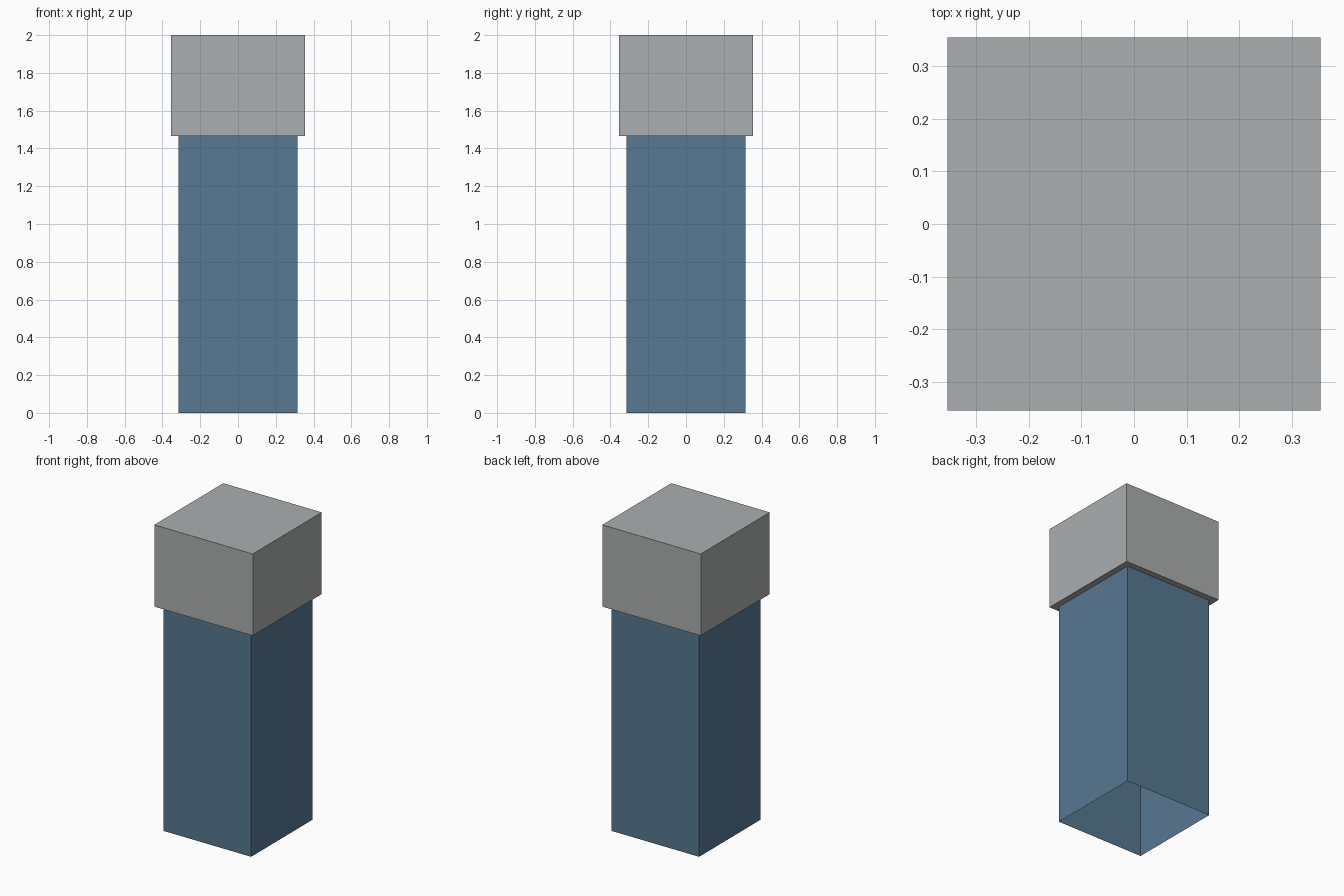
import bpy, bmesh

if "Cube" in bpy.data.objects:
    bpy.data.objects.remove(bpy.data.objects["Cube"])


def material(name, rgb):
    m = bpy.data.materials.new(name)
    m.diffuse_color = (*rgb, 1.0)
    m.use_nodes = True
    m.node_tree.nodes["Principled BSDF"].inputs["Base Color"].default_value = m.diffuse_color
    return m


def box(name, half, z0, z1, mat, open_ends=False):
    """Square block from z0 to z1; open_ends leaves a thin-walled sleeve."""
    bm = bmesh.new()
    bmesh.ops.create_cube(bm, size=1.0)
    for v in bm.verts:
        v.co.x *= 2 * half
        v.co.y *= 2 * half
        v.co.z = z1 if v.co.z > 0 else z0
    bm.normal_update()
    if open_ends:
        ends = [f for f in bm.faces if abs(f.normal.z) > 0.5]
        bmesh.ops.delete(bm, geom=ends, context='FACES_ONLY')
    mesh = bpy.data.meshes.new(name)
    bm.to_mesh(mesh)
    bm.free()
    mesh.materials.append(mat)
    obj = bpy.data.objects.new(name, mesh)
    bpy.context.collection.objects.link(obj)
    return obj


blue = material("steel blue", (0.095, 0.19, 0.285))
grey = material("light grey", (0.41, 0.43, 0.43))

# hollow body, open at the bottom
box("body", 0.315, 0.0, 1.467, blue, open_ends=True)
# wider closed cap resting on the body
box("cap", 0.355, 1.467, 2.0, grey)
